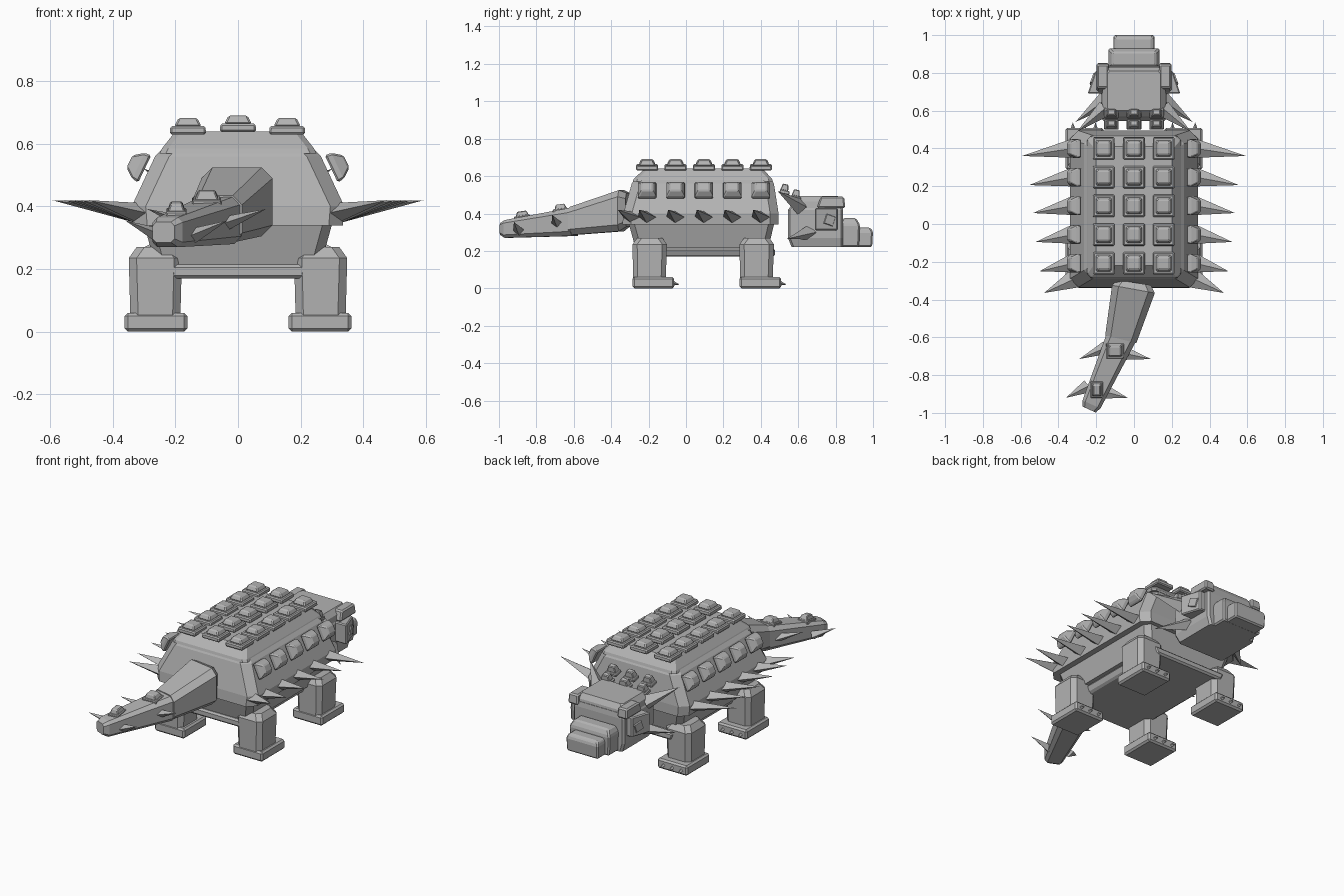
import bpy
from mathutils import Vector, Matrix

stone = bpy.data.materials.new("stone_grey")
stone.diffuse_color = (0.45, 0.45, 0.45, 1)


def make(name, verts, faces, bevel=0.0):
    mesh = bpy.data.meshes.new(name)
    mesh.from_pydata([tuple(v) for v in verts], [], faces)
    import bmesh
    bm = bmesh.new()
    bm.from_mesh(mesh)
    bmesh.ops.recalc_face_normals(bm, faces=bm.faces)
    bm.to_mesh(mesh)
    bm.free()
    mesh.materials.append(stone)
    obj = bpy.data.objects.new(name, mesh)
    bpy.context.collection.objects.link(obj)
    if bevel:
        mod = obj.modifiers.new("bevel", 'BEVEL')
        mod.width = bevel
        mod.segments = 1
        mod.limit_method = 'ANGLE'
    return obj


def loft(name, rings, bevel=0.0):
    """Skin equal-length rings and cap both ends."""
    n = len(rings[0])
    verts = [v for r in rings for v in r]
    faces = [tuple(range(n)), tuple(range((len(rings) - 1) * n, len(rings) * n))]
    for k in range(len(rings) - 1):
        for i in range(n):
            j = (i + 1) % n
            faces.append((k * n + i, k * n + j, (k + 1) * n + j, (k + 1) * n + i))
    return make(name, verts, faces, bevel)


def outline(hx, hy, c):
    """Rectangle, with cut corners when c > 0."""
    if not c:
        return [(-hx, -hy), (hx, -hy), (hx, hy), (-hx, hy)]
    return [(-hx + c, -hy), (hx - c, -hy), (hx, -hy + c), (hx, hy - c),
            (hx - c, hy), (-hx + c, hy), (-hx, hy - c), (-hx, -hy + c)]


def stack(name, levels, x=0.0, c=0.0, bevel=0.0):
    """Levels are (z, half width, y min, y max)."""
    rings = []
    for z, hx, y0, y1 in levels:
        rings.append([(x + a, (y0 + y1) / 2 + b, z)
                      for a, b in outline(hx, (y1 - y0) / 2, c)])
    return loft(name, rings, bevel)


def stud(name, pos, normal, levels, bevel=0.006):
    """Levels are (height, half x, half y) along the normal."""
    q = Vector((0, 0, 1)).rotation_difference(Vector(normal).normalized())
    rings = [[Vector(pos) + q @ Vector((a, b, h)) for a, b in outline(hx, hy, 0)]
             for h, hx, hy in levels]
    return loft(name, rings, bevel)


def spike(name, base, tip, wide, tall):
    base, tip = Vector(base), Vector(tip)
    d = (tip - base).normalized()
    side = d.cross(Vector((0, 0, 1))).normalized()
    up = side.cross(d)
    verts = [base + side * wide, base + up * tall, base - side * wide,
             base - up * tall, tip]
    return make(name, verts, [(0, 1, 2, 3), (0, 1, 4), (1, 2, 4), (2, 3, 4), (3, 0, 4)])


# body
stack("belly", [(0.215, 0.265, -0.27, 0.44), (0.36, 0.305, -0.31, 0.475)], c=0.03)
stack("belly_plate", [(0.17, 0.23, -0.285, 0.475), (0.215, 0.25, -0.285, 0.475)], bevel=0.01)
stack("shell", [(0.34, 0.335, -0.34, 0.495), (0.40, 0.34, -0.335, 0.495),
                (0.56, 0.265, -0.29, 0.47), (0.59, 0.235, -0.27, 0.45)], c=0.045)
stack("back_slab", [(0.57, 0.25, -0.285, 0.465), (0.585, 0.243, -0.28, 0.46),
                    (0.64, 0.20, -0.22, 0.41)], c=0.02)

# armour studs on the back, side studs and side spikes
tips = [(0.593, 0.36), (0.555, 0.206), (0.535, 0.058), (0.52, -0.095), (0.50, -0.25)]
for i, (tx, ty) in enumerate(tips):
    y = 0.40 - 0.152 * i
    for x in (-0.16, 0, 0.157):
        z = 0.638 if x == 0 else 0.63
        stud("back_plate", (x, y, z), (0, 0, 1), [(0, 0.058, 0.06), (0.027, 0.056, 0.058)])
        stud("back_stud", (x, y, z + 0.025), (0, 0, 1), [(0, 0.044, 0.046), (0.028, 0.03, 0.032)])
    for s in (-1, 1):
        stud("side_stud", (s * 0.298, y, 0.52), (s * 0.9, 0, 0.43),
             [(0, 0.048, 0.05), (0.022, 0.046, 0.048), (0.054, 0.022, 0.03)])
        spike("side_spike", (s * 0.325, y, 0.38), (s * tx, ty, 0.42), 0.05, 0.032)
for s in (-1, 1):
    spike("rear_spike", (s * 0.315, -0.29, 0.38), (s * 0.476, -0.365, 0.42), 0.05, 0.032)

# legs, feet and claws
for s in (-1, 1):
    for y in (-0.286, 0.286):
        x = s * 0.264
        stack("leg", [(0.05, 0.08, y + 0.003, y + 0.178), (0.235, 0.085, y, y + 0.184),
                      (0.27, 0.06, y + 0.025, y + 0.16)], x=x, c=0.025)
        stack("foot", [(0.0, 0.1, y, y + 0.223), (0.06, 0.1, y, y + 0.223)],
              x=s * 0.262, bevel=0.01)
        for dx in (-0.06, 0, 0.06):
            spike("claw", (x + dx, y + 0.215, 0.028), (x + dx, y + 0.252, 0.02), 0.014, 0.014)

# head, snout and nose
stack("head", [(0.22, 0.155, 0.565, 0.84), (0.27, 0.17, 0.545, 0.84),
               (0.42, 0.172, 0.545, 0.84), (0.45, 0.155, 0.57, 0.835)], c=0.012)
stack("head_plate", [(0.43, 0.168, 0.56, 0.835), (0.465, 0.165, 0.57, 0.83),
                     (0.495, 0.14, 0.60, 0.81)], c=0.015)
stack("snout", [(0.22, 0.13, 0.82, 0.925), (0.34, 0.135, 0.82, 0.93),
                (0.375, 0.115, 0.84, 0.91)], bevel=0.008)
stack("nose", [(0.22, 0.105, 0.91, 0.995), (0.305, 0.108, 0.91, 1.0),
               (0.325, 0.095, 0.92, 0.985)], bevel=0.008)
for s in (-1, 1):
    stack("brow", [(0.43, 0.034, 0.70, 0.852), (0.49, 0.03, 0.72, 0.845)],
          x=s * 0.165, bevel=0.008)
    # flared cheek guard with a raised eye panel
    loft("cheek_guard", [[(s * 0.15, 0.81, z), (s * 0.205, 0.81, z),
                          (s * 0.245, 0.69, z), (s * 0.15, 0.69, z)]
                         for z in (0.31, 0.43)], 0.006)
    stud("eye", (s * 0.212, 0.765, 0.365), (s * 0.95, 0.32, 0),
         [(0, 0.03, 0.03), (0.014, 0.024, 0.024)], 0.0)
    spike("frill_spike", (s * 0.155, 0.61, 0.435), (s * 0.30, 0.49, 0.52), 0.045, 0.045)
    spike("jaw_spike", (s * 0.15, 0.66, 0.30), (s * 0.31, 0.54, 0.265), 0.045, 0.04)

# neck studs in two rows
for x in (-0.12, 0, 0.12):
    for y, z in ((0.525, 0.505), (0.585, 0.475)):
        stud("neck_plate", (x, y, z), (0, 0.25, 1), [(0, 0.039, 0.028), (0.02, 0.037, 0.026)], 0.004)
        stud("neck_stud", (x, y, z + 0.018), (0, 0.25, 1), [(0, 0.03, 0.022), (0.035, 0.02, 0.015)], 0.004)


def tail_ring(x, y, z0, z1, half, c, tilt):
    rot = Matrix.Rotation(tilt, 3, 'Z')
    mid = Vector((x, y, (z0 + z1) / 2))
    return [mid + rot @ Vector((a, 0, b)) for a, b in outline(half, (z1 - z0) / 2, c)]


# tail in two tapering segments
loft("tail_base", [tail_ring(0.0, -0.31, 0.33, 0.51, 0.09, 0.03, -0.15),
                   tail_ring(-0.003, -0.345, 0.305, 0.525, 0.115, 0.035, -0.18),
                   tail_ring(-0.07, -0.61, 0.285, 0.435, 0.085, 0.03, -0.25)])
loft("tail_end", [tail_ring(-0.065, -0.595, 0.28, 0.432, 0.08, 0.025, -0.3),
                  tail_ring(-0.225, -0.955, 0.27, 0.365, 0.052, 0.016, -0.42),
                  tail_ring(-0.238, -0.982, 0.285, 0.35, 0.038, 0.012, -0.42)])

# tail plates and paired tail spikes
for x, y, z, w, l in ((-0.10, -0.67, 0.402, 0.048, 0.042), (-0.197, -0.875, 0.365, 0.034, 0.045)):
    stud("tail_plate", (x, y, z), (0, -0.15, 1), [(0, w, l), (0.025, w * 0.95, l * 0.95)], 0.004)
    stud("tail_stud", (x, y, z + 0.022), (0, -0.15, 1), [(0, w * 0.8, l * 0.8), (0.026, w * 0.55, l * 0.55)], 0.004)
    for s in (-1, 1):
        reach = 0.19 if y > -0.8 else 0.163
        spike("tail_spike", (x + s * 0.05, y - s * 0.015, z - 0.06),
              (x + s * reach, y - 0.045, z - 0.01), 0.035, 0.025)
